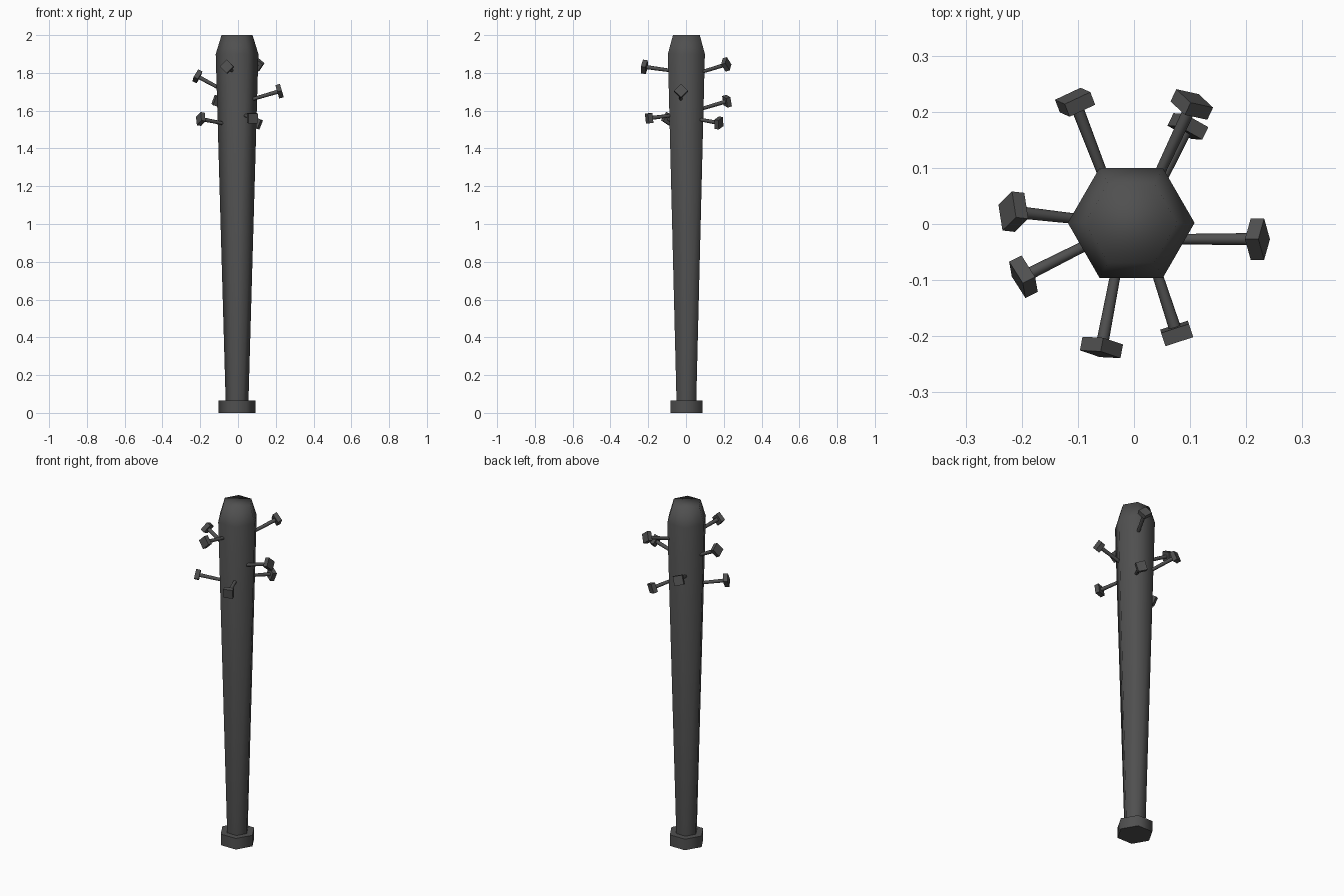
import bpy
import bmesh
import math
from mathutils import Matrix, Vector

cube = bpy.data.objects.get("Cube")
if cube:
    bpy.data.objects.remove(cube, do_unlink=True)

GREY = (0.08, 0.08, 0.08, 1)
mat = bpy.data.materials.new("dark_grey")
mat.use_nodes = True
mat.diffuse_color = GREY
bsdf = next(n for n in mat.node_tree.nodes if n.type == 'BSDF_PRINCIPLED')
bsdf.inputs["Base Color"].default_value = GREY

AXIS = Vector((-0.005, 0.002, 0))


def finish(name, bm, angle):
    """Turn a bmesh into a named, coloured object with sharp edges kept."""
    bmesh.ops.recalc_face_normals(bm, faces=bm.faces)
    mesh = bpy.data.meshes.new(name)
    bm.to_mesh(mesh)
    bm.free()
    mesh.materials.append(mat)
    obj = bpy.data.objects.new(name, mesh)
    bpy.context.collection.objects.link(obj)
    bpy.ops.object.select_all(action='DESELECT')
    obj.select_set(True)
    bpy.context.view_layer.objects.active = obj
    bpy.ops.object.shade_smooth_by_angle(angle=math.radians(angle))


def hex_lathe(name, profile):
    """Six-sided closed solid from (radius, height) pairs."""
    bm = bmesh.new()
    rings = []
    for r, z in profile:
        rings.append([bm.verts.new(AXIS + Vector((r * math.cos(i * math.pi / 3),
                                                  r * math.sin(i * math.pi / 3), z)))
                      for i in range(6)])
    for a, b in zip(rings, rings[1:]):
        for i in range(6):
            j = (i + 1) % 6
            bm.faces.new((a[i], a[j], b[j], b[i]))
    bm.faces.new(rings[0])
    bm.faces.new(rings[-1])
    finish(name, bm, 80)


def nail(name, base, head, roll):
    """Thin shank from inside the bat to a square head centred on head."""
    base, head = Vector(base), Vector(head)
    direction = (head - base).normalized()
    start = base - direction * 0.03
    turn = direction.to_track_quat('Z', 'Y').to_matrix().to_4x4()
    length = (head - start).length
    bm = bmesh.new()
    bmesh.ops.create_cone(bm, cap_ends=True, segments=8, radius1=0.009, radius2=0.011,
                          depth=length,
                          matrix=Matrix.Translation((start + head) / 2) @ turn)
    size = Matrix.Diagonal((0.052, 0.052, 0.025, 1))
    bmesh.ops.create_cube(bm, size=1, matrix=Matrix.Translation(head) @ turn
                          @ Matrix.Rotation(math.radians(roll), 4, 'Z') @ size)
    finish(name, bm, 50)


# Bat body and end knob
hex_lathe("bat_body", [(0.06, 0.05), (0.113, 1.9), (0.082, 2.0)])
hex_lathe("bat_knob", [(0.098, 0), (0.098, 0.065)])

# Nails: where each leaves the wood, head centre, roll of the square head
nails = {
    "back_right_nail": ((-0.06, 0.10, 1.615), (-0.105, 0.217, 1.65), 15),
    "back_left_upper_nail": ((0.05, 0.10, 1.81), (0.103, 0.213, 1.845), 40),
    "back_left_lower_nail": ((0.055, 0.09, 1.55), (0.096, 0.174, 1.535), 20),
    "right_upper_nail": ((-0.11, 0.01, 1.725), (-0.215, 0.022, 1.782), 30),
    "right_lower_nail": ((-0.09, -0.04, 1.535), (-0.197, -0.094, 1.556), 30),
    "front_upper_nail": ((-0.035, -0.10, 1.815), (-0.058, -0.22, 1.832), 45),
    "front_lower_nail": ((0.045, -0.10, 1.572), (0.076, -0.195, 1.56), 0),
    "left_nail": ((0.09, -0.027, 1.665), (0.22, -0.027, 1.703), 45),
}
for name, (base, head, roll) in nails.items():
    nail(name, base, head, roll)
